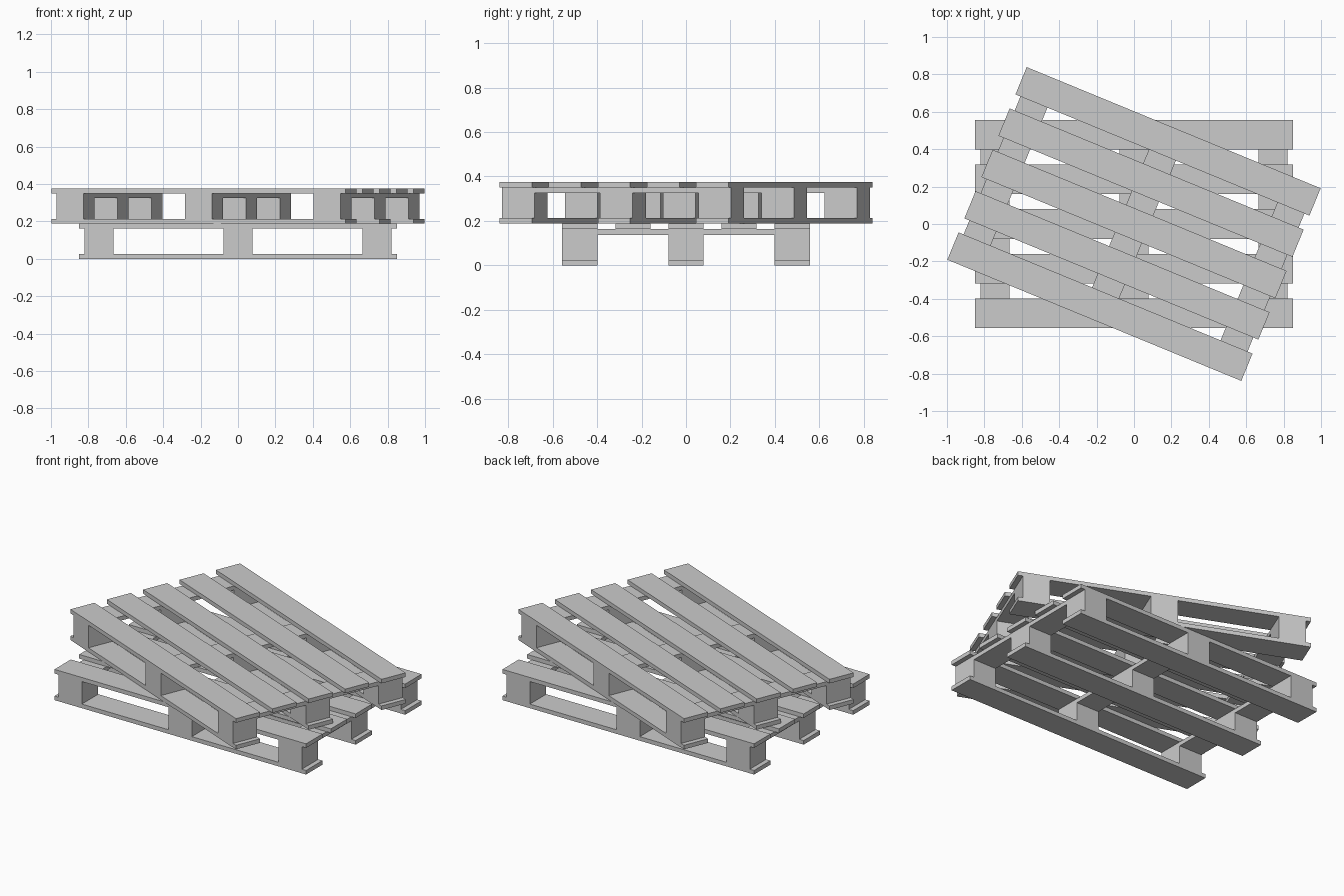
import bpy
import math
from mathutils import Matrix

if "Cube" in bpy.data.objects:
    bpy.data.objects.remove(bpy.data.objects["Cube"])

HALF_L = 0.85      # half length of the boards
HALF_W = 0.557     # half width of a pallet
BOARD_W = 0.158    # board width
T = 0.025          # board thickness
BLOCK_H = 0.1125   # block height
PALLET_H = 3 * T + BLOCK_H
ROW_Y = HALF_W - BOARD_W / 2
COL_X = 0.743
COL_W = 0.156


def box(name, size, centre, turn):
    bpy.ops.mesh.primitive_cube_add(size=1)
    ob = bpy.context.object
    ob.name = name
    ob.data.transform(Matrix.Diagonal((*size, 1)))
    ob.matrix_world = turn @ Matrix.Translation(centre)
    return ob


def pallet(label, z, angle):
    turn = Matrix.Translation((0, 0, z)) @ Matrix.Rotation(math.radians(angle), 4, 'Z')
    # bottom runners with blocks on them
    for r in (-1, 0, 1):
        y = r * ROW_Y
        box(label + "_bottom_board", (2 * HALF_L, BOARD_W, T), (0, y, T / 2), turn)
        for c in (-1, 0, 1):
            box(label + "_block", (COL_W, BOARD_W, BLOCK_H),
                (c * COL_X, y, T + BLOCK_H / 2), turn)
    # cross boards over the blocks
    for c in (-1, 0, 1):
        box(label + "_cross_board", (COL_W, 2 * HALF_W, T),
            (c * COL_X, 0, 1.5 * T + BLOCK_H), turn)
    # five deck boards
    for i in range(-2, 3):
        box(label + "_deck_board", (2 * HALF_L, BOARD_W, T),
            (0, i * ROW_Y / 2, 2.5 * T + BLOCK_H), turn)


pallet("lower", 0, 0)
pallet("upper", PALLET_H, -22.4)
